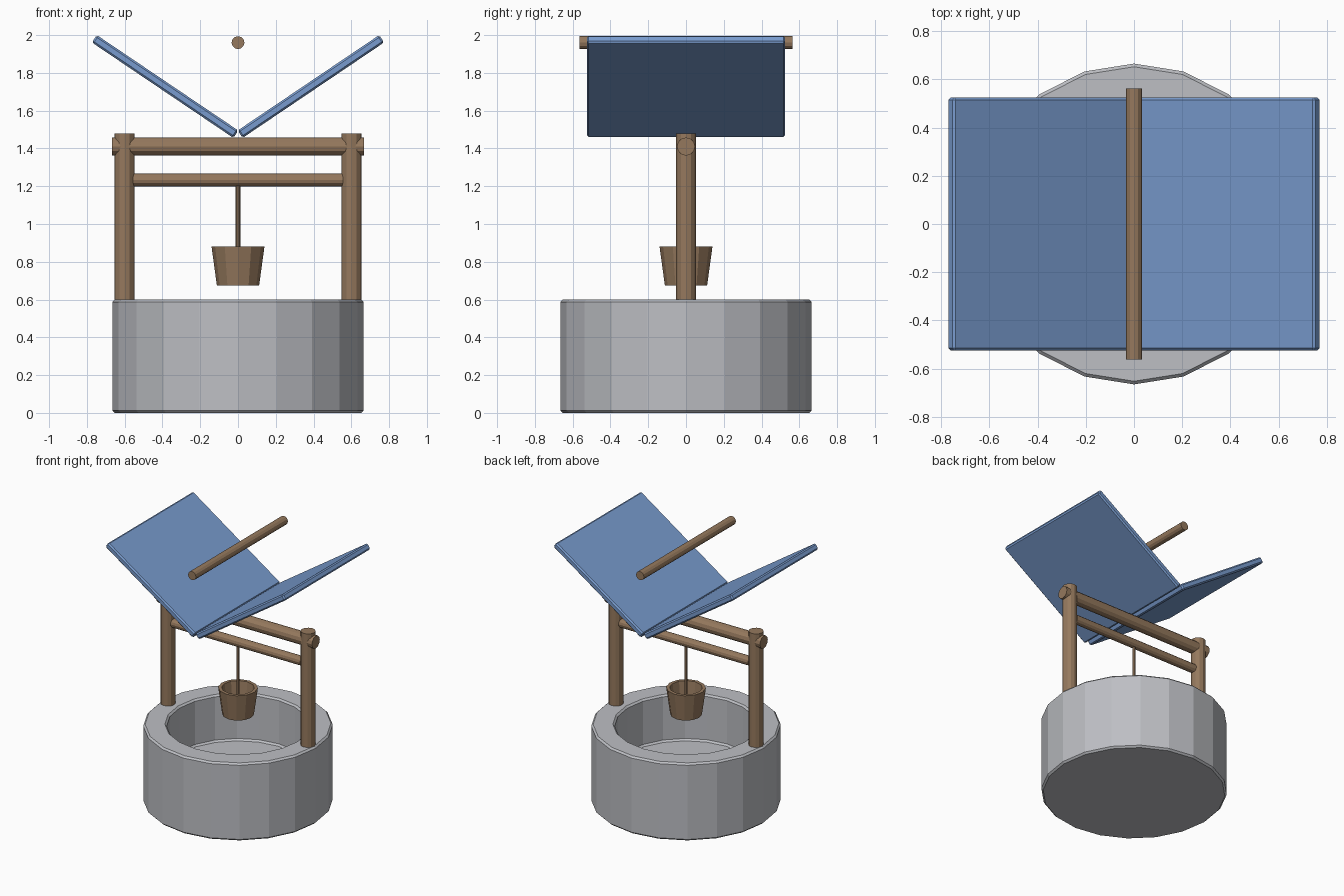
import bpy
import bmesh
from math import radians, pi, cos, sin

cube = bpy.data.objects.get("Cube")
if cube:
    bpy.data.objects.remove(cube)


def material(name, rgb):
    m = bpy.data.materials.new(name)
    m.use_nodes = True
    m.diffuse_color = (*rgb, 1)
    m.node_tree.nodes["Principled BSDF"].inputs["Base Color"].default_value = (*rgb, 1)
    return m


stone = material("grey stone", (0.51, 0.52, 0.55))
wood = material("brown wood", (0.30, 0.19, 0.11))
blue = material("blue roof", (0.19, 0.33, 0.62))


def bevel(obj, width):
    mod = obj.modifiers.new("Bevel", "BEVEL")
    mod.width = width
    mod.segments = 1
    mod.limit_method = "ANGLE"
    mod.angle_limit = radians(40)


def pole(name, radius, length, location, rotation=(0, 0, 0), sides=12):
    bpy.ops.mesh.primitive_cylinder_add(vertices=sides, radius=radius, depth=length,
                                        location=location, rotation=rotation)
    obj = bpy.context.object
    obj.name = name
    obj.data.materials.append(wood)
    return obj


def lathe(name, profile, sides, mat):
    """Turn an (r, z) profile into a faceted closed vessel, capped at both ends."""
    bm = bmesh.new()
    rings = [[bm.verts.new((r * sin(2 * pi * i / sides), -r * cos(2 * pi * i / sides), z))
              for i in range(sides)] for r, z in profile]
    for a, b in zip(rings, rings[1:]):
        for i in range(sides):
            j = (i + 1) % sides
            bm.faces.new((a[i], a[j], b[j], b[i]))
    bm.faces.new(rings[0][::-1])
    bm.faces.new(rings[-1])
    bmesh.ops.recalc_face_normals(bm, faces=bm.faces[:])
    mesh = bpy.data.meshes.new(name)
    bm.to_mesh(mesh)
    bm.free()
    obj = bpy.data.objects.new(name, mesh)
    bpy.context.collection.objects.link(obj)
    mesh.materials.append(mat)
    return obj


# Stone basin with a recessed floor
basin = lathe("well_basin", [(0.665, 0), (0.665, 0.6), (0.5, 0.6), (0.5, 0.24)], 20, stone)
bevel(basin, 0.013)

# Hollow bucket and its rope
lathe("bucket", [(0.112, 0.675), (0.14, 0.88), (0.115, 0.88), (0.092, 0.70)], 12, wood)
pole("rope", 0.012, 0.52, (0, 0, 0.95), sides=8)

# Cross beam and winding bar
along_x = (0, pi / 2, 0)
pole("cross_beam", 0.048, 1.334, (0, 0, 1.41), along_x)
pole("winding_bar", 0.034, 1.11, (0, 0, 1.233), along_x)

# Ridge pole
pole("ridge_pole", 0.034, 1.125, (0, 0, 1.96), (pi / 2, 0, 0))

# Posts and roof panels on both sides
for side, label in ((1, "left"), (-1, "right")):
    pole(label + "_post", 0.053, 0.9, (side * 0.6, 0, 1.029))
    bpy.ops.mesh.primitive_cube_add(size=1, location=(side * 0.386, 0, 1.728),
                                    rotation=(0, -side * radians(34), 0))
    panel = bpy.context.object
    panel.name = label + "_roof_panel"
    panel.scale = (0.904, 1.05, 0.047)
    bpy.ops.object.transform_apply(location=False, rotation=False, scale=True)
    panel.data.materials.append(blue)
    bevel(panel, 0.01)
